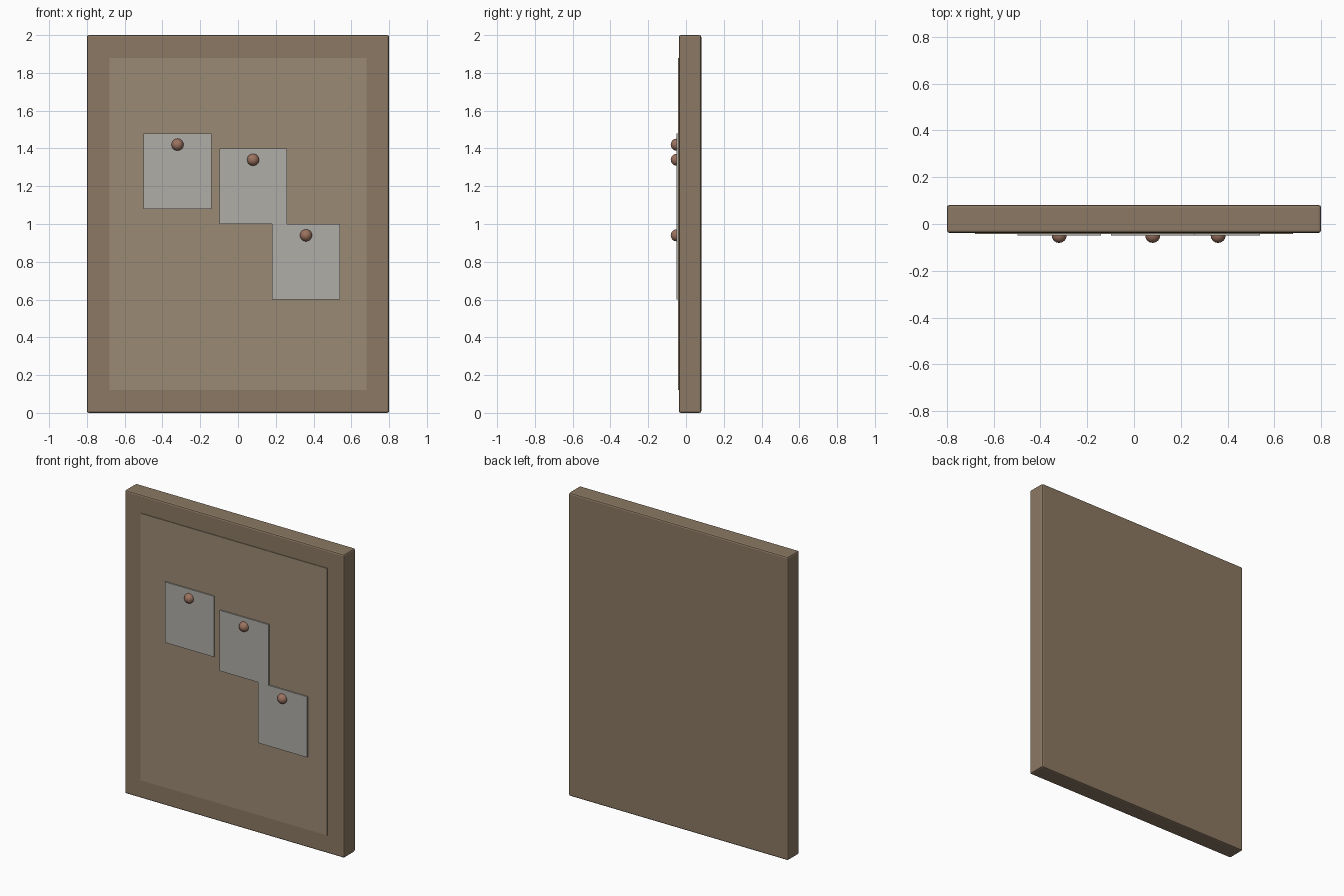
import bpy

if "Cube" in bpy.data.objects:
    bpy.data.objects.remove(bpy.data.objects["Cube"])


def material(name, rgb):
    m = bpy.data.materials.new(name)
    m.diffuse_color = (*rgb, 1)
    m.use_nodes = True
    m.node_tree.nodes["Principled BSDF"].inputs["Base Color"].default_value = m.diffuse_color
    return m


def box(name, x, y, z, mat, bevel=0):
    """Box from (min, max) ranges on each axis."""
    bpy.ops.mesh.primitive_cube_add(size=1, location=[sum(r) / 2 for r in (x, y, z)])
    ob = bpy.context.object
    ob.name = name
    ob.scale = [r[1] - r[0] for r in (x, y, z)]
    bpy.ops.object.transform_apply(location=False, rotation=False, scale=True)
    ob.data.materials.append(mat)
    if bevel:
        mod = ob.modifiers.new("edge_bevel", 'BEVEL')
        mod.width = bevel
        mod.segments = 2
    return ob


wood = material("wood", (0.26, 0.19, 0.125))
cork = material("cork", (0.33, 0.255, 0.175))
paper = material("paper", (0.43, 0.42, 0.385))
copper = material("pin_red_brown", (0.33, 0.17, 0.115))

# Backing board and slightly raised cork face
FRONT = -0.038
box("board", (-0.8, 0.8), (FRONT, 0.081), (0, 2), wood, 0.01)
box("cork_panel", (-0.68, 0.68), (-0.042, -0.02), (0.12, 1.88), cork)

# Notes, each held by a round pin near its top edge
for i, (x, top) in enumerate([(-0.32, 1.48), (0.08, 1.40), (0.36, 1.00)], 1):
    box(f"note_{i}", (x - 0.179, x + 0.179), (-0.05, -0.04), (top - 0.4, top), paper)
    bpy.ops.mesh.primitive_uv_sphere_add(segments=16, ring_count=10, radius=0.032,
                                         location=(x, -0.049, top - 0.06))
    pin = bpy.context.object
    pin.name = f"pin_{i}"
    pin.data.materials.append(copper)
    bpy.ops.object.shade_smooth_by_angle()
